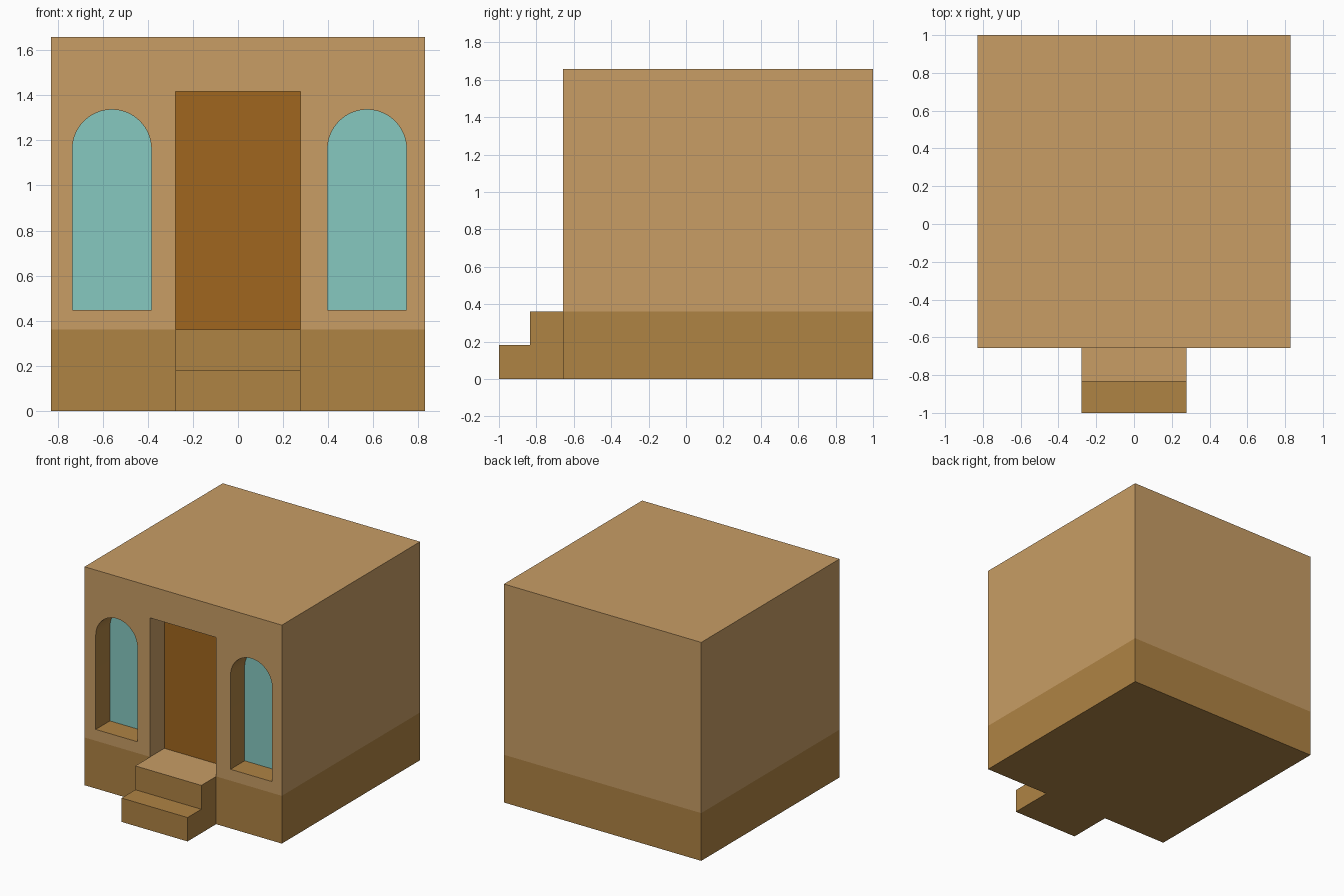
import bpy, bmesh, math
from mathutils import Vector

if "Cube" in bpy.data.objects:
    bpy.data.objects.remove(bpy.data.objects["Cube"])

HALF, FRONT, BACK, TOP = 0.828, -0.657, 1.0, 1.657   # main block
BASE, STEP, DOOR_X, DOOR_TOP = 0.362, 0.181, 0.277, 1.416
RECESS, PANEL = 0.17, 0.03                           # reveal depth, panel thickness


def material(name, *rgb):
    m = bpy.data.materials.new(name)
    m.diffuse_color = [((c / 255 + 0.055) / 1.055) ** 2.4 for c in rgb] + [1]
    m.use_nodes = True
    m.node_tree.nodes["Principled BSDF"].inputs["Base Color"].default_value = m.diffuse_color
    return m


plaster = material("plaster", 200, 157, 101)
stone = material("stone", 175, 131, 68)
wood = material("wood", 160, 102, 30)
glass = material("glass", 134, 200, 192)


def prism(name, outline, start, direction, mats):
    """Extrude a flat 3D outline along a direction; start is the offset."""
    bm = bmesh.new()
    face = bm.faces.new([bm.verts.new(Vector(p) + Vector(start)) for p in outline])
    ext = bmesh.ops.extrude_face_region(bm, geom=[face], use_keep_orig=True)
    moved = [v for v in ext["geom"] if isinstance(v, bmesh.types.BMVert)]
    bmesh.ops.translate(bm, verts=moved, vec=direction)
    bmesh.ops.recalc_face_normals(bm, faces=bm.faces)
    mesh = bpy.data.meshes.new(name)
    bm.to_mesh(mesh)
    bm.free()
    obj = bpy.data.objects.new(name, mesh)
    bpy.context.collection.objects.link(obj)
    for m in mats:
        mesh.materials.append(m)
    return obj


def front_prism(name, outline, y0, y1, *mats):
    return prism(name, [(x, 0, z) for x, z in outline], (0, y0, 0), (0, y1 - y0, 0), mats)


def rect(half, z0, z1):
    return [(-half, z0), (half, z0), (half, z1), (-half, z1)]


def arch(cx, r=0.175, z0=0.448, z1=1.336, n=32):
    arc = [(cx + r * math.cos(math.pi * i / n), z1 - r + r * math.sin(math.pi * i / n))
           for i in range(n + 1)]
    return [(cx - r, z0), (cx + r, z0)] + arc


def paint_tops(obj, height, slot):
    for p in obj.data.polygons:
        if p.normal.z > 0.9 and abs(p.center.z - height) < 0.001:
            p.material_index = slot


def smooth(obj):
    bpy.ops.object.select_all(action='DESELECT')
    obj.select_set(True)
    bpy.context.view_layer.objects.active = obj
    bpy.ops.object.shade_smooth_by_angle(angle=math.radians(30))


# Stone base; its top shows as the doorway floor
base = front_prism("base", rect(HALF, 0, BASE), FRONT, BACK, stone, plaster)
paint_tops(base, BASE, 1)

# Walls with a doorway and two arched openings
walls = front_prism("walls", rect(HALF, BASE, TOP), FRONT, BACK, plaster, stone)


def cut(outline, mat):
    cutter = front_prism("cutter", outline, FRONT - 0.1, FRONT + RECESS + PANEL, mat)
    cutter.hide_render = True
    mod = walls.modifiers.new("opening", 'BOOLEAN')
    mod.operation, mod.solver, mod.object = 'DIFFERENCE', 'EXACT', cutter
    mod.material_mode = 'TRANSFER'
    bpy.context.view_layer.objects.active = walls
    bpy.ops.object.modifier_apply(modifier=mod.name)
    bpy.data.objects.remove(cutter)


cut(rect(DOOR_X, BASE - 0.1, DOOR_TOP), plaster)
inner, outer = FRONT + RECESS, FRONT + RECESS + PANEL
for side, cx in (("left", -0.559), ("right", 0.572)):
    cut(arch(cx), stone)
    # Window pane at the back of the opening
    pane = front_prism(side + "_window_pane", arch(cx), inner, outer, glass)
    smooth(pane)
smooth(walls)

# Door panel
front_prism("door", rect(DOOR_X, BASE, DOOR_TOP), inner, outer, wood)

# Two entrance steps
profile = [(FRONT, 0), (-1, 0), (-1, STEP), (-0.835, STEP), (-0.835, BASE), (FRONT, BASE)]
steps = prism("steps", [(0, y, z) for y, z in profile], (-DOOR_X, 0, 0),
              (2 * DOOR_X, 0, 0), (stone, plaster))
paint_tops(steps, BASE, 1)
